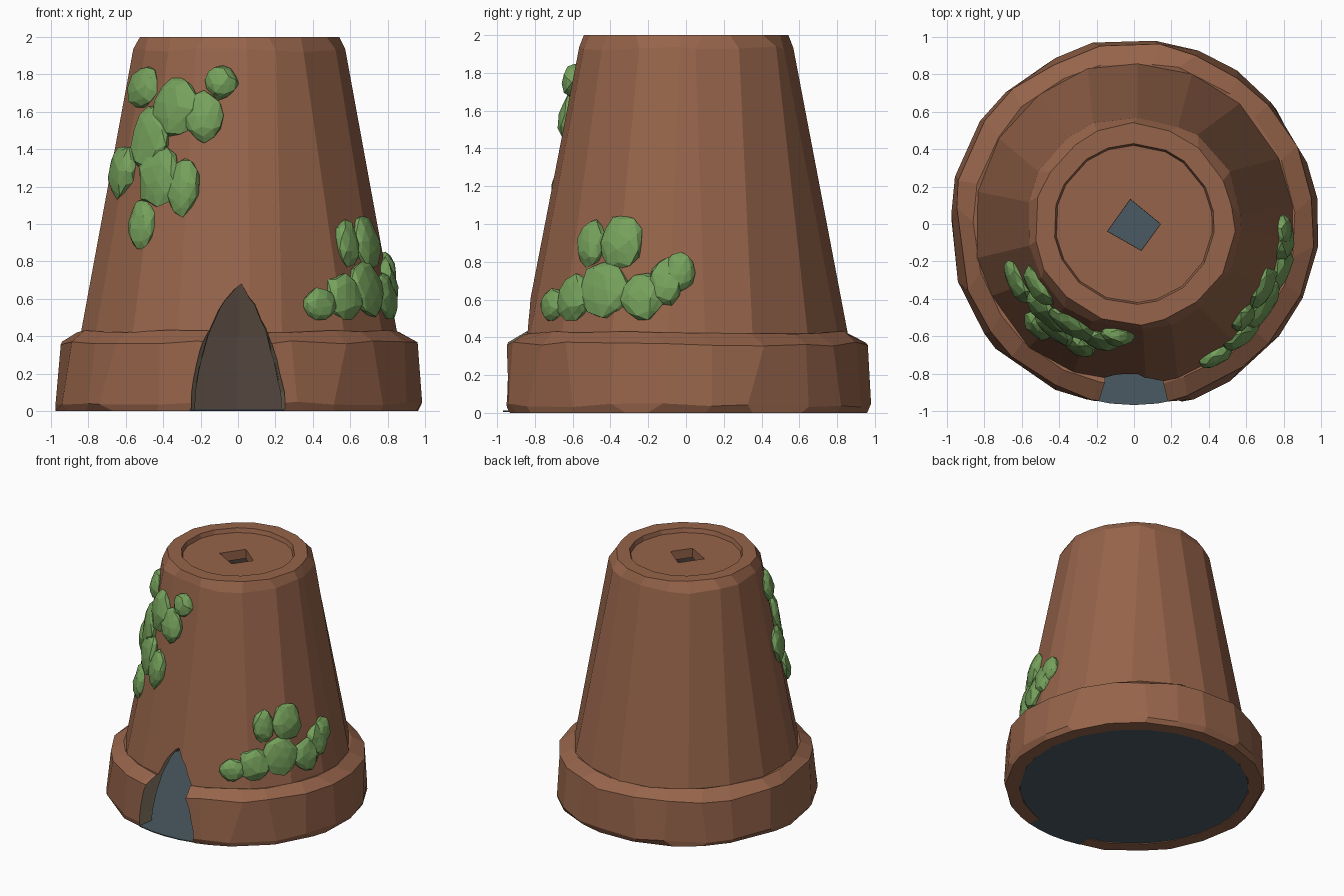
import bpy, bmesh, math, random
from mathutils import Vector, Matrix

if "Cube" in bpy.data.objects:
    bpy.data.objects.remove(bpy.data.objects["Cube"])

random.seed(7)


def material(name, rgb):
    m = bpy.data.materials.new(name)
    m.diffuse_color = (*rgb, 1)
    m.use_nodes = True
    m.node_tree.nodes["Principled BSDF"].inputs["Base Color"].default_value = m.diffuse_color
    return m


CLAY = material("terracotta", (0.305, 0.127, 0.069))
INSIDE = material("dark interior", (0.10, 0.07, 0.053))
JAMB = material("beige jamb", (0.26, 0.205, 0.14))
SLATE = material("slate floor", (0.069, 0.102, 0.122))
MOSS = material("moss green", (0.18, 0.36, 0.107))


def make(name, bm, mats):
    bmesh.ops.recalc_face_normals(bm, faces=bm.faces)
    me = bpy.data.meshes.new(name)
    bm.to_mesh(me)
    bm.free()
    for m in mats:
        me.materials.append(m)
    ob = bpy.data.objects.new(name, me)
    bpy.context.collection.objects.link(ob)
    return ob


def lathe(name, profile, sides, mats, spread):
    """Closed uneven lathe; profile rows are radius, height, roughness, material."""
    bm = bmesh.new()
    step = 2 * math.pi / sides
    base = [(i + 0.5 + random.uniform(-spread, spread)) * step for i in range(sides)]
    rings = []
    for r, z, rough, _ in profile:
        if r == 0:
            rings.append([bm.verts.new((0, 0, z))] * sides)
            continue
        ring = []
        for a in base:
            a += random.uniform(-6, 6) * rough
            rr = r + random.uniform(-rough, rough)
            zz = z + random.uniform(-rough, rough) * (0 if z in (0, 2) else 1)
            ring.append(bm.verts.new((rr * math.cos(a), rr * math.sin(a), zz)))
        rings.append(ring)
    for k in range(len(profile)):
        if k + 1 == len(profile) and profile[k][0] == 0:
            continue
        a, b = rings[k], rings[(k + 1) % len(rings)]
        for i in range(sides):
            j = (i + 1) % sides
            quad = list(dict.fromkeys((a[i], a[j], b[j], b[i])))
            if len(quad) > 2:
                bm.faces.new(quad).material_index = profile[k][3]
    return make(name, bm, mats)


def prism(name, lower, upper, mats, index):
    bm = bmesh.new()
    a = [bm.verts.new(p) for p in lower]
    b = [bm.verts.new(p) for p in upper]
    n = len(a)
    bm.faces.new(a)
    bm.faces.new(b)
    for i in range(n):
        bm.faces.new((a[i], a[(i + 1) % n], b[(i + 1) % n], b[i]))
    for f in bm.faces:
        f.material_index = index
    return make(name, bm, mats)


def cut(ob, cutter):
    mod = ob.modifiers.new("cut", 'BOOLEAN')
    mod.operation = 'DIFFERENCE'
    mod.solver = 'EXACT'
    mod.object = cutter
    bpy.context.view_layer.objects.active = ob
    bpy.ops.object.modifier_apply(modifier=mod.name)


POT = [CLAY, INSIDE, JAMB]

# Hollow tapered pot, upside down, with a shallow recess in its base
body = lathe("pot_body", [
    (0.85, 0.01, 0, 0), (0.88, 0.01, 0, 0), (0.86, 0.42, 0.009, 0),
    (0.575, 1.93, 0.011, 0), (0.535, 2.0, 0.009, 0), (0.43, 2.0, 0, 0),
    (0.42, 1.965, 0, 0), (0, 1.965, 0, 0),
    (0, 1.89, 0, 1), (0.50, 1.89, 0, 1), (0.80, 0.40, 0, 1)], 18, POT, 0.2)

# Thick rim around the bottom
rim = lathe("pot_rim", [
    (0.865, 0, 0, 0), (0.97, 0, 0.008, 0), (0.987, 0.04, 0.010, 0),
    (0.962, 0.365, 0.011, 0), (0.865, 0.425, 0.008, 0), (0.835, 0.42, 0, 0)],
    23, POT, 0.2)

# Pointed doorway that narrows inwards, and a drain hole in the top
half = [(-0.26, -0.1), (-0.255, 0.1), (-0.225, 0.26), (-0.165, 0.44), (-0.08, 0.59),
        (0.02, 0.68), (0.10, 0.57), (0.165, 0.44), (0.215, 0.27), (0.255, 0.1), (0.26, -0.1)]
door = prism("door_cutter", [(x * 1.13, -1.2, z) for x, z in half],
             [(x * 0.77, -0.6, z) for x, z in half], POT, 2)
diamond = [(-0.02, 0.135), (0.145, 0.0), (0.04, -0.145), (-0.145, -0.04)]
hole = prism("hole_cutter", [(x * 0.95, y * 0.95, 1.8) for x, y in diamond],
             [(x, y, 2.1) for x, y in diamond], POT, 0)
cut(body, door)
cut(body, hole)
cut(rim, door)
for c in (door, hole):
    bpy.data.objects.remove(c)

# Floor disc with a threshold reaching out through the doorway
outline = []
for i in range(48):
    a = 2 * math.pi * i / 48
    r = 0.968 if abs(a - 1.5 * math.pi) < 0.28 else 0.86
    outline.append((r * math.cos(a), r * math.sin(a)))
prism("floor", [(x, y, 0.004) for x, y in outline],
      [(x, y, 0.012) for x, y in outline], [SLATE], 0)


# Moss clumps: flattened faceted blobs lying on the tapered wall
def wall_radius(z):
    return 0.855 - (z - 0.42) * 0.188


def moss(name, angle, z, wide, tall):
    bm = bmesh.new()
    bmesh.ops.create_icosphere(bm, subdivisions=2, radius=1)
    spin = Matrix.Rotation(random.uniform(0, 6.28), 3, 'X')
    for v in bm.verts:
        v.co = spin @ v.co * random.uniform(0.88, 1.08)
    out = Vector((math.cos(angle), math.sin(angle), 0.188)).normalized()
    side = Vector((-math.sin(angle), math.cos(angle), 0))
    up = out.cross(side)
    r = wall_radius(z)
    centre = Vector((r * math.cos(angle), r * math.sin(angle), z))
    for v in bm.verts:
        p = v.co
        v.co = centre + out * p.x * 0.055 + side * p.y * wide + up * p.z * tall
    make(name, bm, [MOSS])


# Upper left patch, placed by x and z on the front
front_patch = [(-0.51, 1.73, 0.07, 0.12), (-0.33, 1.63, 0.12, 0.17), (-0.09, 1.76, 0.09, 0.095),
               (-0.18, 1.57, 0.11, 0.14), (-0.47, 1.45, 0.10, 0.18), (-0.62, 1.28, 0.055, 0.15),
               (-0.42, 1.26, 0.11, 0.18), (-0.29, 1.20, 0.085, 0.16), (-0.51, 1.0, 0.07, 0.14)]
for i, (x, z, w, h) in enumerate(front_patch):
    r = wall_radius(z)
    y = -math.sqrt(r * r - x * x)
    moss(f"moss_front_{i + 1}", math.atan2(y, x), z, w * r / -y, h)

# Lower right patch, placed by y and z on the side
side_patch = [(-0.70, 0.57, 0.055, 0.09), (-0.59, 0.61, 0.09, 0.13), (-0.50, 0.90, 0.065, 0.13),
              (-0.34, 0.90, 0.11, 0.15), (-0.43, 0.65, 0.13, 0.16), (-0.23, 0.61, 0.12, 0.13),
              (-0.11, 0.69, 0.10, 0.13), (-0.03, 0.75, 0.08, 0.11)]
for i, (y, z, w, h) in enumerate(side_patch):
    r = wall_radius(z)
    x = math.sqrt(r * r - y * y)
    moss(f"moss_side_{i + 1}", math.atan2(y, x), z, w * r / x, h)
